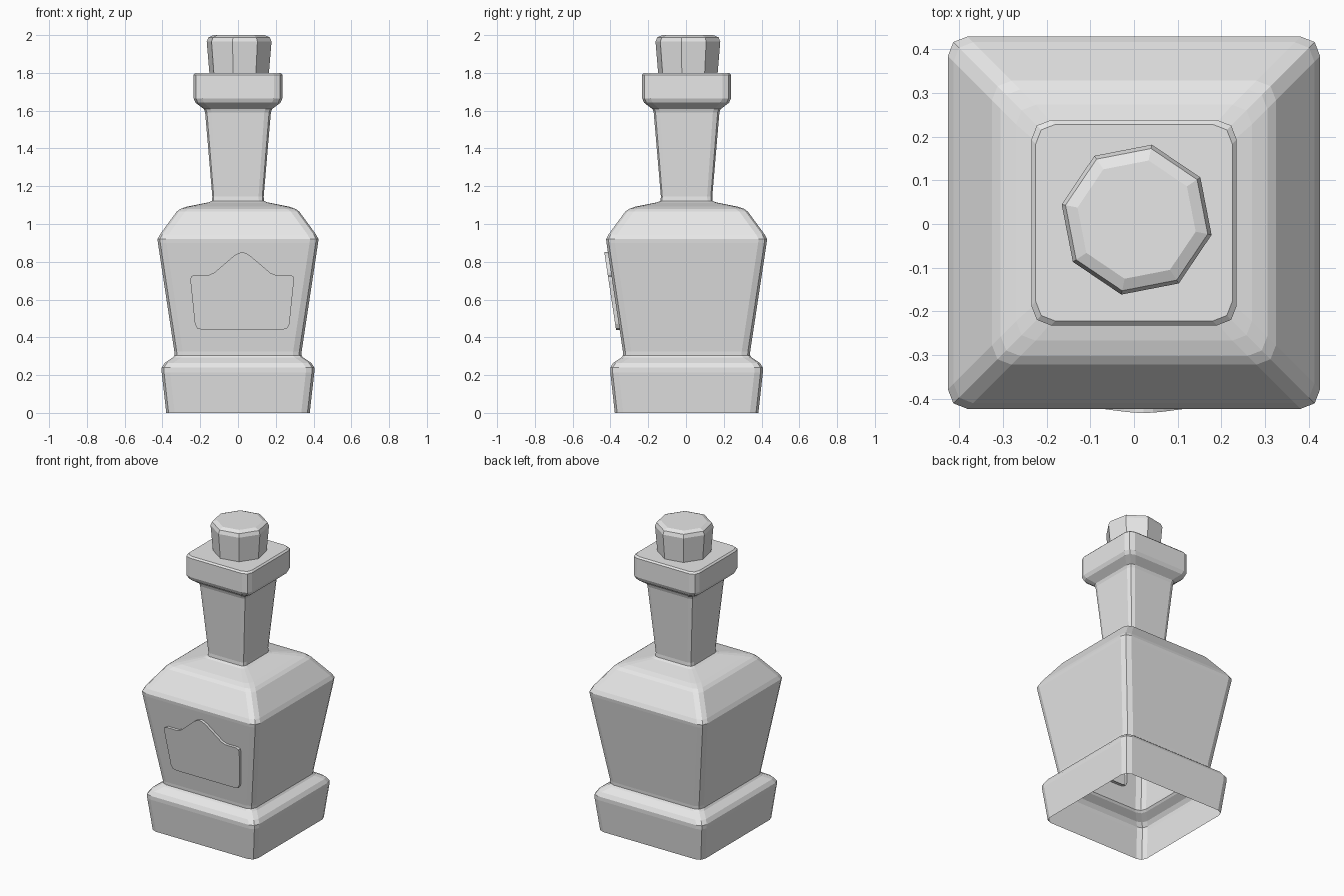
import bpy, bmesh, math
from mathutils import Vector

cube = bpy.data.objects.get("Cube")
if cube:
    bpy.data.objects.remove(cube, do_unlink=True)

mat = bpy.data.materials.new("plain grey")
mat.use_nodes = True
grey = (0.8, 0.8, 0.8, 1)
mat.diffuse_color = grey
mat.node_tree.nodes["Principled BSDF"].inputs["Base Color"].default_value = grey


def finish(bm, name, location=(0, 0, 0)):
    mesh = bpy.data.meshes.new(name)
    bm.to_mesh(mesh)
    bm.free()
    mesh.materials.append(mat)
    obj = bpy.data.objects.new(name, mesh)
    obj.location = location
    bpy.context.collection.objects.link(obj)
    return obj


def loft(bm, loops):
    """Skin closed loops of points, bottom to top, and cap the top."""
    rings = [[bm.verts.new(p) for p in loop] for loop in loops]
    for low, high in zip(rings, rings[1:]):
        n = len(low)
        for i in range(n):
            j = (i + 1) % n
            bm.faces.new((low[i], low[j], high[j], high[i]))
    return bm.faces.new(rings[-1])


def rounded_square(h, z):
    """Square of half width h with two-step rounded corners."""
    b = min(0.045, 0.2 * h)
    corner = [(h, h - b), (h - 0.28 * b, h - 0.28 * b), (h - b, h)]
    points = []
    for k in range(4):
        for x, y in corner:
            for _ in range(k):
                x, y = -y, x
            points.append((x, y, z))
    return points


# Bottle: open-bottomed shell with base, body, neck and lip
profile = [(0.38, 0), (0.404, 0.215), (0.404, 0.24), (0.388, 0.265),
           (0.345, 0.293), (0.336, 0.305), (0.337, 0.325),
           (0.424, 0.9), (0.426, 0.92), (0.413, 0.945),
           (0.325, 1.065), (0.305, 1.08), (0.27, 1.092),
           (0.155, 1.115), (0.138, 1.123), (0.136, 1.145),
           (0.174, 1.59), (0.18, 1.608), (0.225, 1.642), (0.235, 1.665),
           (0.235, 1.79), (0.225, 1.8)]
bm = bmesh.new()
loft(bm, [rounded_square(h, z) for h, z in profile])
finish(bm, "bottle", (0, 0.003, 0))

# Stopper: slightly flared octagon with a chamfered top
bm = bmesh.new()
turn = math.radians(33.5)
loft(bm, [[(r * math.cos(turn + k * math.pi / 4),
            r * math.sin(turn + k * math.pi / 4), z) for k in range(8)]
          for r, z in [(0.16, 1.79), (0.175, 1.965), (0.166, 1.988), (0.138, 2)]])
finish(bm, "stopper", (0.006, 0.01, 0))

# Label: raised peaked plate leaning with the front of the body
right_half = [(0.21, 0.44), (0.238, 0.447), (0.25, 0.47), (0.274, 0.7),
              (0.271, 0.722), (0.255, 0.731), (0.175, 0.731), (0.148, 0.742),
              (0.045, 0.83), (0.022, 0.845)]
outline = right_half + [(0, 0.851)] + [(-x, z) for x, z in reversed(right_half)]
slope = 0.087 / 0.575


def on_front(x, z, out):
    """Point at a distance out from the leaning front face."""
    return (x, -(0.337 + (z - 0.325) * slope) + 0.003 - out, z)


bm = bmesh.new()
front = loft(bm, [[on_front(x, z, d) for x, z in outline] for d in (-0.02, 0.008)])
bmesh.ops.inset_region(bm, faces=[front], thickness=0.014, depth=0)
bmesh.ops.translate(bm, verts=front.verts, vec=Vector((0, -0.011, 0)))
finish(bm, "label", (0.022, 0, 0))
